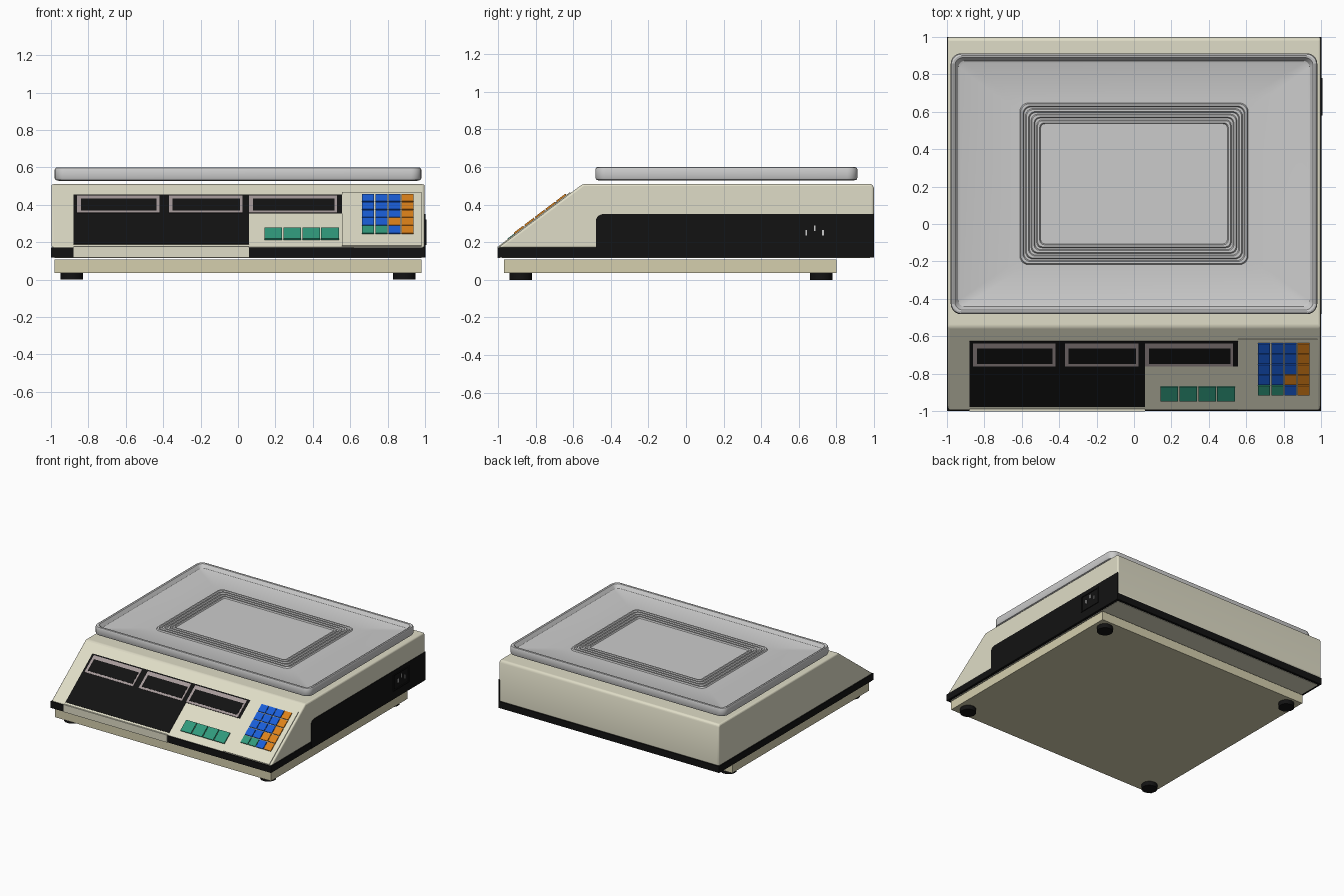
import bpy, bmesh, math
from mathutils import Vector

cube = bpy.data.objects.get("Cube")
if cube:
    bpy.data.objects.remove(cube, do_unlink=True)


def material(name, r, g, b):
    m = bpy.data.materials.new(name)
    m.use_nodes = True
    m.diffuse_color = (r, g, b, 1)
    bsdf = next(n for n in m.node_tree.nodes if n.type == 'BSDF_PRINCIPLED')
    bsdf.inputs["Base Color"].default_value = (r, g, b, 1)
    bsdf.inputs["Roughness"].default_value = 0.6
    return m


cream = material("cream plastic", 0.74, 0.72, 0.57)
beige = material("beige base", 0.66, 0.62, 0.42)
black = material("black plastic", 0.006, 0.006, 0.006)
steel = material("light steel", 0.60, 0.60, 0.60)
trim = material("pinkish grey trim", 0.38, 0.32, 0.32)
blue = material("blue key", 0.01, 0.11, 0.68)
orange = material("orange key", 0.72, 0.22, 0.01)
green = material("teal key", 0.03, 0.32, 0.20)


def finish(name, bm, mat, bevel=0, smooth=False):
    bmesh.ops.recalc_face_normals(bm, faces=bm.faces)
    mesh = bpy.data.meshes.new(name)
    bm.to_mesh(mesh)
    bm.free()
    mesh.materials.append(mat)
    ob = bpy.data.objects.new(name, mesh)
    bpy.context.collection.objects.link(ob)
    if bevel:
        mod = ob.modifiers.new("soft edges", 'BEVEL')
        mod.width, mod.segments = bevel, 3
    if smooth or bevel:
        bpy.ops.object.select_all(action='DESELECT')
        ob.select_set(True)
        bpy.context.view_layer.objects.active = ob
        bpy.ops.object.shade_smooth_by_angle(angle=math.radians(30))
    return ob


def prism(name, profile, x0, x1, mat, bevel=0):
    """Extrude a (y, z) profile from x0 to x1."""
    bm = bmesh.new()
    ends = [[bm.verts.new((x, y, z)) for y, z in profile] for x in (x0, x1)]
    for end in ends:
        bm.faces.new(end)
    n = len(profile)
    for i in range(n):
        j = (i + 1) % n
        bm.faces.new((ends[0][i], ends[0][j], ends[1][j], ends[1][i]))
    return finish(name, bm, mat, bevel)


def box(name, x, y, z, mat, bevel=0):
    return prism(name, [(y[0], z[0]), (y[1], z[0]), (y[1], z[1]), (y[0], z[1])],
                 x[0], x[1], mat, bevel)


# Sloping control face
LOW, HIGH = Vector((-1.0, 0.17)), Vector((-0.55, 0.51))
RUN = HIGH - LOW
NORMAL = Vector((-RUN.y, RUN.x)).normalized()


def on_slope(z, lift):
    return tuple(LOW + RUN * ((z - LOW.y) / RUN.y) + NORMAL * lift)


def slope_plate(name, x, z, mat, top, bottom=-0.002):
    pts = [on_slope(z[0], bottom), on_slope(z[1], bottom),
           on_slope(z[1], top), on_slope(z[0], top)]
    return prism(name, pts, x[0], x[1], mat)


# Housing, skirt and base
prism("housing", [tuple(LOW), tuple(HIGH), (0.99, 0.51), (1, 0.49), (1, 0.17)],
      -0.998, 0.998, cream, bevel=0.012)
box("skirt", (-1, 1), (-1, 1), (0.118, 0.172), black)
box("housing_underside", (-0.98, 0.98), (-0.98, 0.98), (0.115, 0.12), cream)
box("front_skirt_insert", (-0.88, 0.06), (-1.003, -0.99), (0.117, 0.178), cream)
box("base", (-0.98, 0.98), (-0.97, 0.80), (0.035, 0.108), beige)

# Feet
for sx, side in ((-1, "right"), (1, "left")):
    for y, end in ((-0.88, "front"), (0.72, "back")):
        bm = bmesh.new()
        bmesh.ops.create_cone(bm, cap_ends=True, segments=20, radius1=0.06,
                              radius2=0.06, depth=0.04)
        bmesh.ops.translate(bm, verts=bm.verts, vec=(sx * 0.89, y, 0.02))
        finish(f"{end}_{side}_foot", bm, black, smooth=True)

# Side panel with a rounded upper front corner, and power socket
corner = [(-0.44 - 0.04 * math.cos(a), 0.31 + 0.04 * math.sin(a))
          for a in (math.radians(d) for d in range(0, 91, 18))]
prism("side_panel", [(1, 0.118), (-0.48, 0.118)] + corner + [(1, 0.35)],
      0.99, 1.002, black)
for y, z in (((0.58, 0.78), (0.31, 0.32)), ((0.58, 0.78), (0.185, 0.195)),
             ((0.58, 0.59), (0.185, 0.32)), ((0.77, 0.78), (0.185, 0.32))):
    box("socket_rim", (1.0, 1.008), y, z, black)
for y, z in ((0.64, 0.25), (0.685, 0.275), (0.73, 0.25)):
    box("socket_pin", (1.0, 1.007), (y - 0.005, y + 0.005), (z - 0.015, z + 0.015), steel)

# Display panel and three windows
slope_plate("display_panel", (-0.88, 0.06), (0.187, 0.452), black, 0.003)
slope_plate("display_panel_extension", (0.06, 0.555), (0.352, 0.452), black, 0.003)
for i, (x0, x1) in enumerate(((-0.86, -0.42), (-0.37, 0.025), (0.06, 0.53)), 1):
    slope_plate(f"window_frame_{i}", (x0, x1), (0.353, 0.445), trim, 0.006)
    slope_plate(f"window_glass_{i}", (x0 + 0.02, x1 - 0.015), (0.364, 0.426), black, 0.008)

# Memory keys
for i in range(4):
    x = 0.142 + i * 0.101
    slope_plate(f"memory_key_{i + 1}", (x, x + 0.094), (0.212, 0.27), green, 0.009)

# Keypad: rows run from top to bottom
slope_plate("keypad_plate", (0.555, 0.98), (0.176, 0.462), cream, 0.006)
keys = {"b": blue, "o": orange, "g": green}
for r, row in enumerate(("bbbo", "bbbo", "bbbo", "bboo", "ggbo")):
    for c, code in enumerate(row):
        x, z = 0.664 + c * 0.07, 0.447 - r * 0.0425
        slope_plate(f"key_{r + 1}_{c + 1}", (x, x + 0.064), (z - 0.038, z),
                    keys[code], 0.014)


# Weighing tray: lofted rounded rectangles, from underside to centre
def ring(bm, hx, hy, radius, z):
    verts = []
    for q, (sx, sy) in enumerate(((1, 1), (-1, 1), (-1, -1), (1, -1))):
        for k in range(7):
            a = math.radians(q * 90 + k * 15)
            verts.append(bm.verts.new((sx * (hx - radius) + radius * math.cos(a),
                                       0.215 + sy * (hy - radius) + radius * math.sin(a), z)))
    return verts


HX, HY = 0.98, 0.697
sections = [(HX - d, HY - d, 0.055 - d / 2, z) for d, z in
            ((0.02, 0.528), (0.004, 0.533), (0, 0.542), (0, 0.588), (0.004, 0.597),
             (0.012, 0.6), (0.022, 0.597), (0.04, 0.57), (0.052, 0.565))]
for k in range(4):                      # embossed concentric ridges
    for d, z in ((0, 0.565), (0.005, 0.575), (0.016, 0.575), (0.021, 0.565)):
        inset = k * 0.03 + d
        sections.append((0.61 - inset, 0.432 - inset, 0.045 - inset * 0.2, z))
bm = bmesh.new()
rings = [ring(bm, *s) for s in sections]
for a, b in zip(rings, rings[1:]):
    for i in range(len(a)):
        j = (i + 1) % len(a)
        bm.faces.new((a[i], a[j], b[j], b[i]))
bm.faces.new(rings[0])
bm.faces.new(rings[-1])
finish("weighing_tray", bm, steel, smooth=True)
